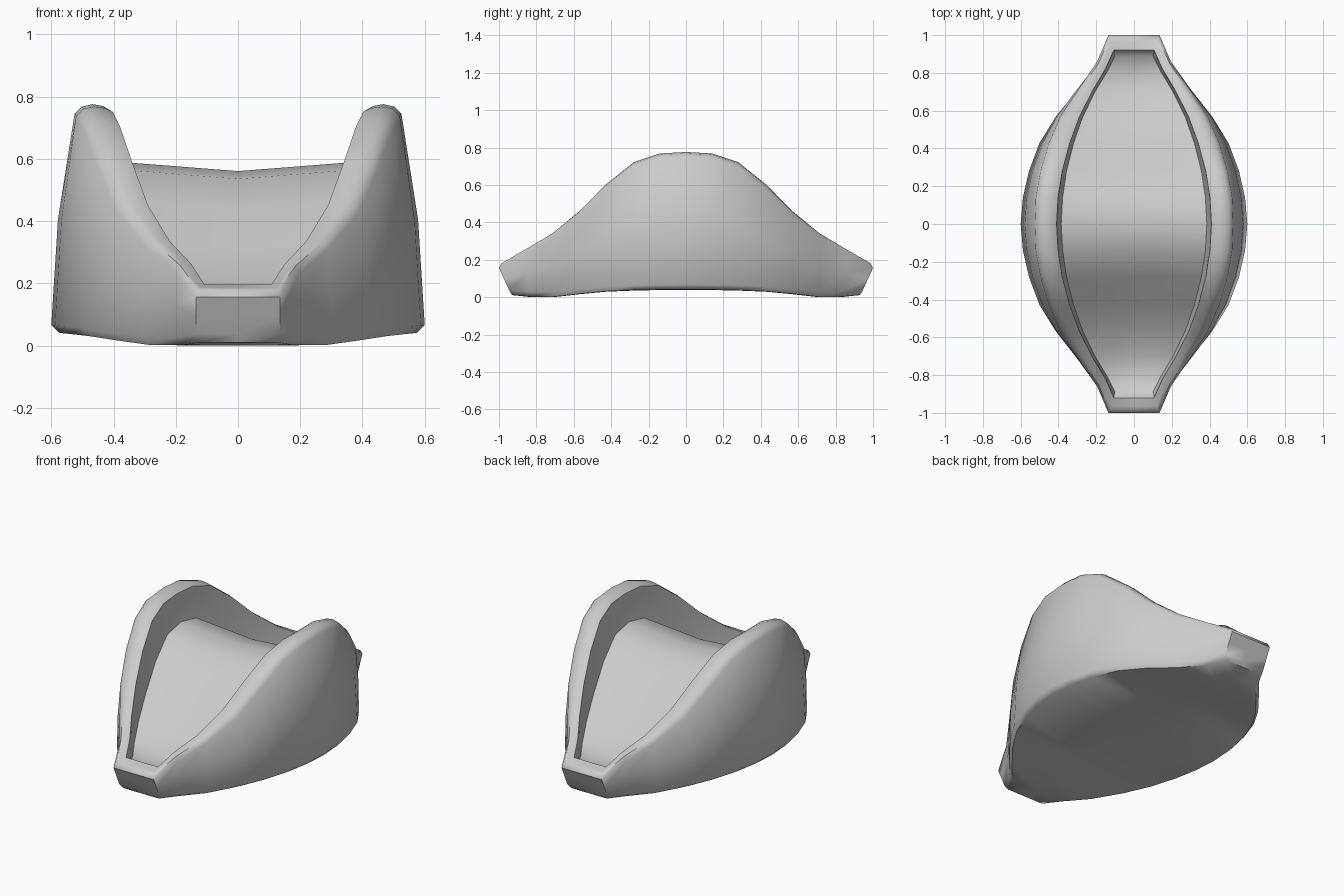
import bpy, bmesh, math

if "Cube" in bpy.data.objects:
    bpy.data.objects.remove(bpy.data.objects["Cube"])

# Station positions along half the length, from middle to end
Y = [0, .14, .28, .43, .57, .72, .86, 1.0]
RIM_Z = [.78, .772, .725, .605, .465, .345, .265, .19]
RIM_OUT = [.525, .52, .495, .45, .39, .29, .195, .135]
RIM_IN = [.41, .402, .38, .34, .29, .22, .15, .107]
BASE_X = [.6, .588, .556, .5, .415, .30, .195, .135]
BASE_Z = [.045, .044, .041, .035, .022, .006, .006, .015]
FLOOR_Z = [.565, .54, .44, .31, .21, .145, .12, .14]
N = len(Y)


def end_pull(y, amount):
    """Shift a station towards the middle, mostly near the end."""
    return y * (1 - amount * y ** 4)


def wall(t, bulge=0.0):
    """Outer wall quarter: t=0 at the base, t=1 at the rim."""
    pts = []
    for i, y in enumerate(Y):
        top = RIM_Z[i] - .03
        z0 = BASE_Z[i] + .025
        pts.append((BASE_X[i] + (RIM_OUT[i] - BASE_X[i]) * t + bulge * (1 - y),
                    end_pull(y, .055 * (1 - t)), z0 + (top - z0) * t))
    return pts


def rim(t, drop, pull):
    """Rim quarter: t=0 outside, t=1 inside."""
    return [(RIM_OUT[i] + (RIM_IN[i] - RIM_OUT[i]) * t, end_pull(y, pull),
             RIM_Z[i] - drop * (1 - y) + (.02 * t - .01) * y ** 6)
            for i, y in enumerate(Y)]


def inner(t):
    """Inside wall quarter: from the rim lip to the edge of the floor."""
    pts = []
    for i, y in enumerate(Y):
        z0, z1 = RIM_Z[i] - .02 * (1 - y), FLOOR_Z[i] + .03
        pts.append((RIM_IN[i] * (1 - .06 * t * t), end_pull(y, .08 + .03 * t),
                    z0 + (z1 - z0) * t))
    return pts


base = [(BASE_X[i] - .025 + .01 * y, end_pull(y, .07), BASE_Z[i])
        for i, y in enumerate(Y)]
quarters = [base, wall(0), wall(.5, .016), wall(1),
            rim(.2, .008, .012), rim(.5, 0, .035), rim(.8, .006, .06),
            rim(1, .02, .08), inner(.5), inner(1)]

bm = bmesh.new()


def ring(q):
    """Mirror a quarter into a full closed loop with a point on each end."""
    right = [(x, -y, z) for x, y, z in reversed(q)] + q[1:]
    left = [(-x, y, z) for x, y, z in reversed(right)]
    cap = (0, q[-1][1], q[-1][2])
    loop = right + [cap] + left + [(0, -cap[1], cap[2])]
    return [bm.verts.new(p) for p in loop]


def fill(loop, heights):
    """Span a loop from side to side with a centre line."""
    m = 2 * N - 1
    right, left = loop[:m], list(reversed(loop[m + 1:2 * m + 1]))
    centre = [loop[-1]]
    for k in range(1, m - 1):
        centre.append(bm.verts.new((0, right[k].co.y, heights[abs(k - N + 1)])))
    centre.append(loop[m])
    for k in range(m - 1):
        bm.faces.new((centre[k], right[k], right[k + 1], centre[k + 1]))
        bm.faces.new((left[k], centre[k], centre[k + 1], left[k + 1]))


# Walls and rim
rings = [ring(q) for q in quarters]
for a, b in zip(rings, rings[1:]):
    for k in range(len(a)):
        j = (k + 1) % len(a)
        bm.faces.new((a[k], a[j], b[j], b[k]))

# Underside and humped inner floor
fill(rings[0], [z - .002 for z in BASE_Z])
fill(rings[-1], FLOOR_Z)

bmesh.ops.recalc_face_normals(bm, faces=bm.faces)
low = min(v.co.z for v in bm.verts)
bmesh.ops.translate(bm, verts=bm.verts, vec=(0, 0, -low))
mesh = bpy.data.meshes.new("saddle_shell")
bm.to_mesh(mesh)
bm.free()
shell = bpy.data.objects.new("saddle_shell", mesh)
bpy.context.collection.objects.link(shell)
bpy.context.view_layer.objects.active = shell
shell.select_set(True)
bpy.ops.object.shade_smooth_by_angle(angle=math.radians(50))
